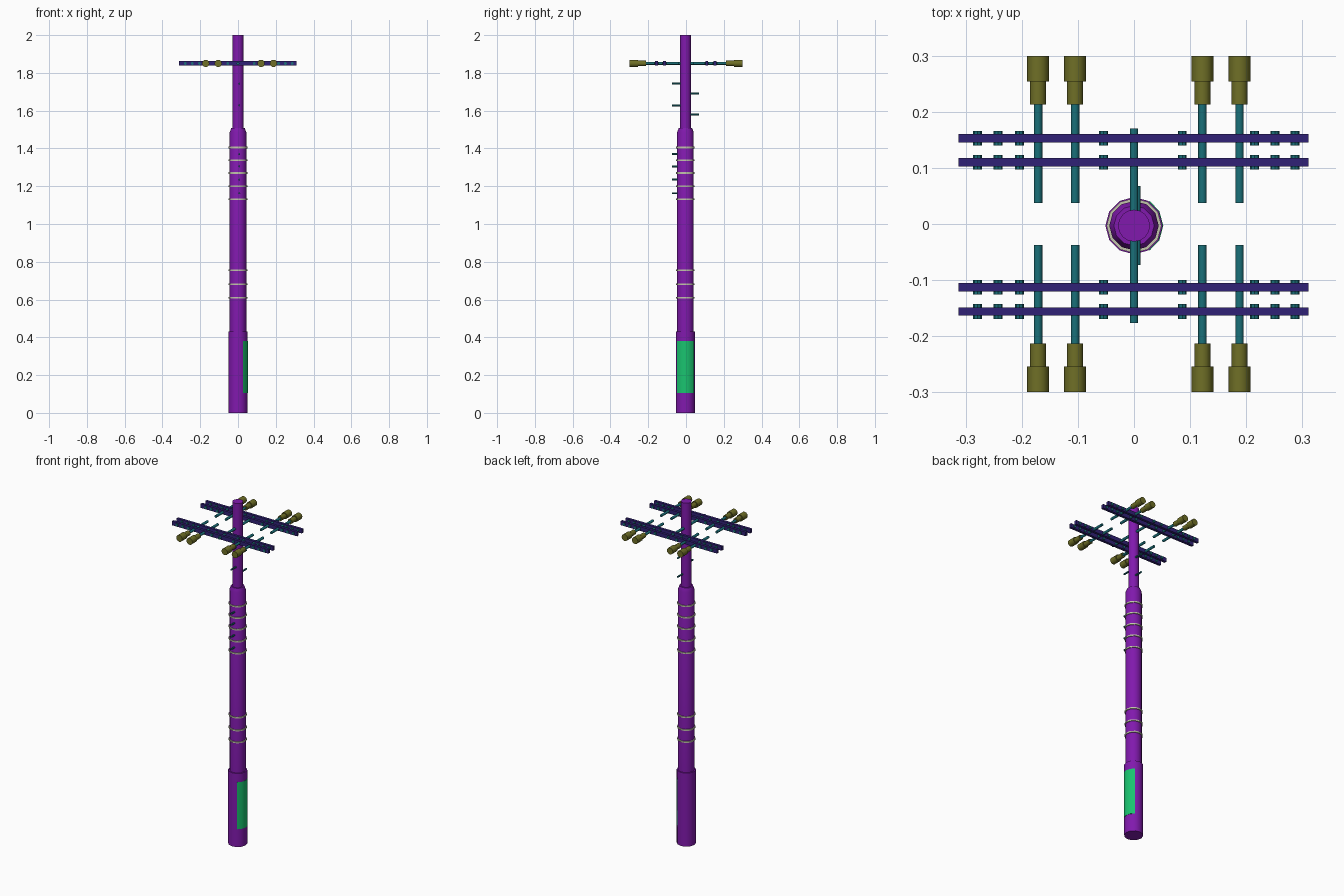
import bpy, bmesh
from math import radians, cos, sin, pi
from mathutils import Matrix, Vector

if "Cube" in bpy.data.objects:
    bpy.data.objects.remove(bpy.data.objects["Cube"])

CY = -0.003   # pole axis sits slightly off the model centre
ZA = 1.85     # crossarm height

def mat(name, rgb):
    m = bpy.data.materials.new(name)
    m.diffuse_color = (*rgb, 1)
    m.use_nodes = True
    m.node_tree.nodes["Principled BSDF"].inputs["Base Color"].default_value = m.diffuse_color
    return m

PURPLE = mat("purple", (0.22, 0.01, 0.42))
GREEN = mat("green", (0.01, 0.55, 0.16))
NAVY = mat("navy", (0.03, 0.015, 0.18))
TEAL = mat("teal", (0.01, 0.16, 0.19))
OLIVE = mat("olive", (0.16, 0.16, 0.02))
BEIGE = mat("beige", (0.55, 0.55, 0.42))

def finish(bm, name, m, smooth=True):
    bmesh.ops.recalc_face_normals(bm, faces=bm.faces)
    me = bpy.data.meshes.new(name)
    bm.to_mesh(me)
    bm.free()
    me.materials.append(m)
    ob = bpy.data.objects.new(name, me)
    bpy.context.collection.objects.link(ob)
    if smooth:
        bpy.ops.object.select_all(action='DESELECT')
        ob.select_set(True)
        bpy.context.view_layer.objects.active = ob
        bpy.ops.object.shade_smooth_by_angle(angle=radians(35))
    return ob

def lathe(name, profile, m, sides, origin=(0, 0, 0), rot=Matrix(), closed=False):
    """Revolve (radius, height) points; caps the ends unless the profile is a closed loop."""
    bm = bmesh.new()
    rings = [[bm.verts.new((r * cos(2 * pi * i / sides), r * sin(2 * pi * i / sides), h))
              for i in range(sides)] for r, h in profile]
    pairs = list(zip(rings, rings[1:]))
    if closed:
        pairs.append((rings[-1], rings[0]))
    else:
        bm.faces.new(rings[0])
        bm.faces.new(rings[-1])
    for a, b in pairs:
        for i in range(sides):
            j = (i + 1) % sides
            bm.faces.new((a[i], a[j], b[j], b[i]))
    bm.transform(Matrix.Translation(Vector(origin)) @ rot)
    return finish(bm, name, m)

def rod_y(name, x, z, y0, y1, r, m, sides=12):
    """Cylinder along y."""
    rot = Matrix.Rotation(radians(-90), 4, 'X')
    return lathe(name, [(r, y0), (r, y1)], m, sides, (x, 0, z), rot)

# Pole: base sleeve, shaft with chamfered shoulder, slim top mast
axis = (0, CY, 0)
lathe("base_sleeve", [(0.051, 0), (0.051, 0.43)], PURPLE, 12, axis)
lathe("shaft", [(0.044, 0.42), (0.044, 1.485), (0.036, 1.507)], PURPLE, 12, axis)
lathe("top_mast", [(0.0285, 1.49), (0.0285, 2.0)], PURPLE, 16, axis)

# Thin strap rings around the shaft
for z in (0.61, 0.68, 0.755, 1.13, 1.20, 1.27, 1.338, 1.405):
    lathe("strap_ring", [(0.044, z - 0.004), (0.049, z - 0.004),
                         (0.049, z + 0.004), (0.044, z + 0.004)],
          BEIGE, 12, axis, closed=True)

# Curved access door on the right side of the base
bm = bmesh.new()
angles = [radians(a) for a in (-58, -30, 0, 30, 58)]
cols = [[bm.verts.new((r * cos(a), CY + r * sin(a), z))
         for r, z in ((0.046, 0.105), (0.0522, 0.105), (0.0522, 0.38), (0.046, 0.38))]
        for a in angles]
for a, b in zip(cols, cols[1:]):
    for i in range(4):
        j = (i + 1) % 4
        bm.faces.new((a[i], a[j], b[j], b[i]))
bm.faces.new(cols[0])
bm.faces.new(cols[-1])
finish(bm, "access_door", GREEN)

# Twin crossarms front and back, with bolts through each
for y in (0.153, 0.110, -0.113, -0.156):
    bm = bmesh.new()
    bmesh.ops.create_cube(bm, size=1, matrix=Matrix.Translation((-0.001, y, ZA))
                          @ Matrix.Diagonal((0.624, 0.015, 0.024, 1)))
    finish(bm, "crossarm", NAVY, smooth=False)
    for x in (-0.279, -0.242, -0.204, -0.054, 0.086, 0.215, 0.251, 0.287):
        rod_y("crossarm_bolt", x, ZA, y - 0.013, y + 0.013, 0.008, TEAL, 8)

# Central support rod through the mast
rod_y("centre_rod", 0, ZA, -0.176, 0.17, 0.0075, TEAL)

# Insulator rods with stepped insulator heads at their outer ends
for s, off in ((1, 0.0015), (-1, -0.0015)):
    rot = Matrix.Rotation(radians(-90 * s), 4, 'X')
    for x in (-0.171, -0.105, 0.122, 0.188):
        o = (x, off * s * s - 0.0, ZA)
        lathe("insulator_rod", [(0.0075, 0.036), (0.0075, 0.22)], TEAL, 12, o, rot)
        lathe("insulator", [(0.0145, 0.2115), (0.0145, 0.2525), (0.0195, 0.2525),
                            (0.0195, 0.2975)], OLIVE, 12, o, rot)

# Climbing pegs: alternating on the mast, front only on the shaft
for z in (1.743, 1.628):
    rod_y("mast_peg", 0.007, z, -0.073, -0.02, 0.005, TEAL, 8)
for z in (1.69, 1.58):
    rod_y("mast_peg", 0.007, z, 0.015, 0.068, 0.005, TEAL, 8)
for z in (1.37, 1.305, 1.235, 1.163):
    rod_y("shaft_peg", 0.007, z, -0.073, -0.03, 0.005, TEAL, 8)
